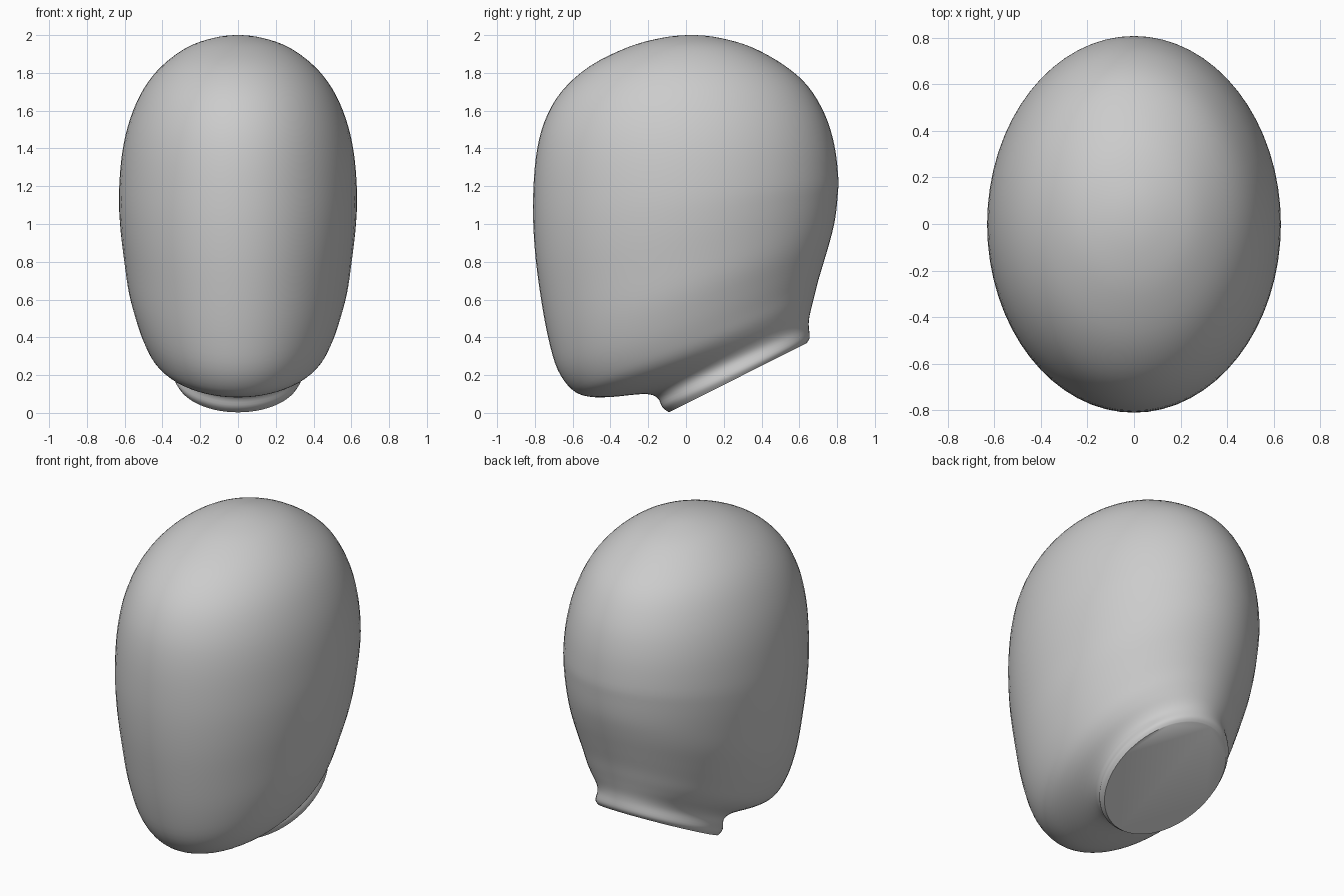
import bpy, bmesh, math

SEG, STEPS = 64, 4

# Tilted ring stations: front y, front z, back y, back z, half width
stations = [
    (-0.090, 0.003, 0.640, 0.370, 0.328),   # neck cut
    (-0.125, 0.030, 0.655, 0.400, 0.343),
    (-0.152, 0.080, 0.650, 0.455, 0.332),   # neck
    (-0.220, 0.100, 0.652, 0.500, 0.355),   # under jaw
    (-0.400, 0.084, 0.665, 0.560, 0.420),
    (-0.520, 0.087, 0.680, 0.620, 0.465),
    (-0.605, 0.125, 0.700, 0.700, 0.500),   # chin
    (-0.680, 0.230, 0.730, 0.800, 0.540),
    (-0.730, 0.400, 0.765, 0.920, 0.580),
    (-0.770, 0.620, 0.790, 1.030, 0.605),
    (-0.800, 0.860, 0.803, 1.150, 0.625),
    (-0.810, 1.100, 0.806, 1.250, 0.630),   # widest
    (-0.795, 1.350, 0.785, 1.420, 0.612),
    (-0.750, 1.540, 0.735, 1.580, 0.570),
    (-0.660, 1.700, 0.645, 1.730, 0.500),
    (-0.510, 1.835, 0.520, 1.840, 0.402),
    (-0.310, 1.935, 0.350, 1.935, 0.270),
    (-0.130, 1.985, 0.180, 1.985, 0.130),
    (0.030, 2.000, 0.030, 2.000, 0.000),    # crown
]


def spline(p0, p1, p2, p3, t):
    return [0.5 * (2 * b + (c - a) * t + (2 * a - 5 * b + 4 * c - d) * t * t
                   + (3 * b - a - 3 * c + d) * t ** 3)
            for a, b, c, d in zip(p0, p1, p2, p3)]


# Smooth the stations; the last phantom continues over the crown
over = (0.18, 1.985, -0.13, 1.985, -0.13)
pts = [stations[0]] + stations + [over]
rings = [spline(*pts[i:i + 4], s / STEPS)
         for i in range(len(stations) - 1) for s in range(STEPS)]

# Loft the head from the rings
bm = bmesh.new()
loops = []
for fy, fz, by, bz, w in rings:
    loop = []
    for k in range(SEG):
        a = 2 * math.pi * k / SEG
        f = (1 - math.cos(a)) / 2
        loop.append(bm.verts.new((-w * math.sin(a), fy + (by - fy) * f, fz + (bz - fz) * f)))
    loops.append(loop)
for lo, hi in zip(loops, loops[1:]):
    for k in range(SEG):
        j = (k + 1) % SEG
        bm.faces.new((lo[k], lo[j], hi[j], hi[k]))

# Flat neck cap and crown point
bm.faces.new(loops[0])
top = bm.verts.new((0, 0.03, 2.0))
for k in range(SEG):
    bm.faces.new((loops[-1][k], loops[-1][(k + 1) % SEG], top))
bmesh.ops.recalc_face_normals(bm, faces=bm.faces[:])

mesh = bpy.data.meshes.new("head")
bm.to_mesh(mesh)
bm.free()
head = bpy.data.objects.new("head", mesh)
bpy.context.collection.objects.link(head)
bpy.context.view_layer.objects.active = head
head.select_set(True)
bpy.ops.object.shade_smooth_by_angle(angle=math.radians(40))
